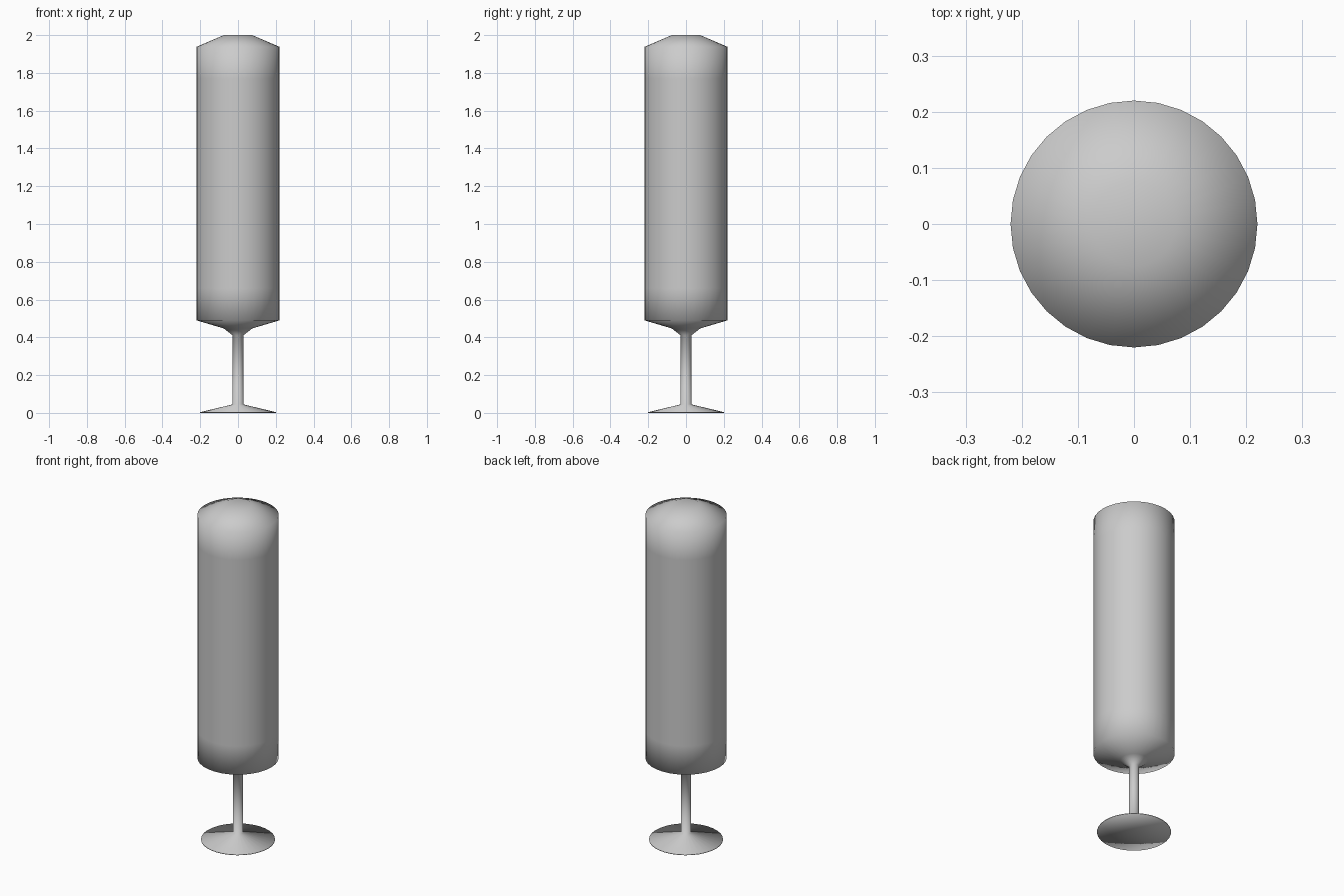
import bpy
import bmesh
import math

SIDES = 32

cube = bpy.data.objects.get("Cube")
if cube:
    bpy.data.objects.remove(cube, do_unlink=True)

grey = bpy.data.materials.new("plain_grey")
grey.use_nodes = True
colour = (0.6, 0.6, 0.6, 1)
grey.diffuse_color = colour
grey.node_tree.nodes["Principled BSDF"].inputs["Base Color"].default_value = colour


def lathe(name, profile):
    """Turn a (radius, height) profile, listed from bottom to top, around z."""
    bm = bmesh.new()
    rings = []
    for radius, height in profile:
        if radius == 0:
            rings.append([bm.verts.new((0, 0, height))] * SIDES)
        else:
            angles = [math.tau * i / SIDES for i in range(SIDES)]
            rings.append([bm.verts.new((radius * math.cos(a), radius * math.sin(a), height))
                          for a in angles])
    for low, high in zip(rings, rings[1:]):
        for i in range(SIDES):
            j = (i + 1) % SIDES
            corners = dict.fromkeys((low[i], low[j], high[j], high[i]))
            bm.faces.new(list(corners))
    for face in bm.faces:
        face.smooth = True
    mesh = bpy.data.meshes.new(name)
    bm.to_mesh(mesh)
    bm.free()
    mesh.materials.append(grey)
    obj = bpy.data.objects.new(name, mesh)
    bpy.context.collection.objects.link(obj)
    return obj


# Foot, stem, tall bowl and domed top form one continuous smooth surface
lathe("stemmed_flute", [
    (0, 0), (0.2, 0), (0.2, 0.004),                 # foot
    (0.028, 0.045), (0.028, 0.41),                  # stem
    (0.075, 0.447), (0.22, 0.49),                   # bowl underside
    (0.22, 0.66), (0.22, 1.77), (0.22, 1.938),      # bowl wall
    (0.075, 2.0), (0, 2.0),                         # domed top
])
